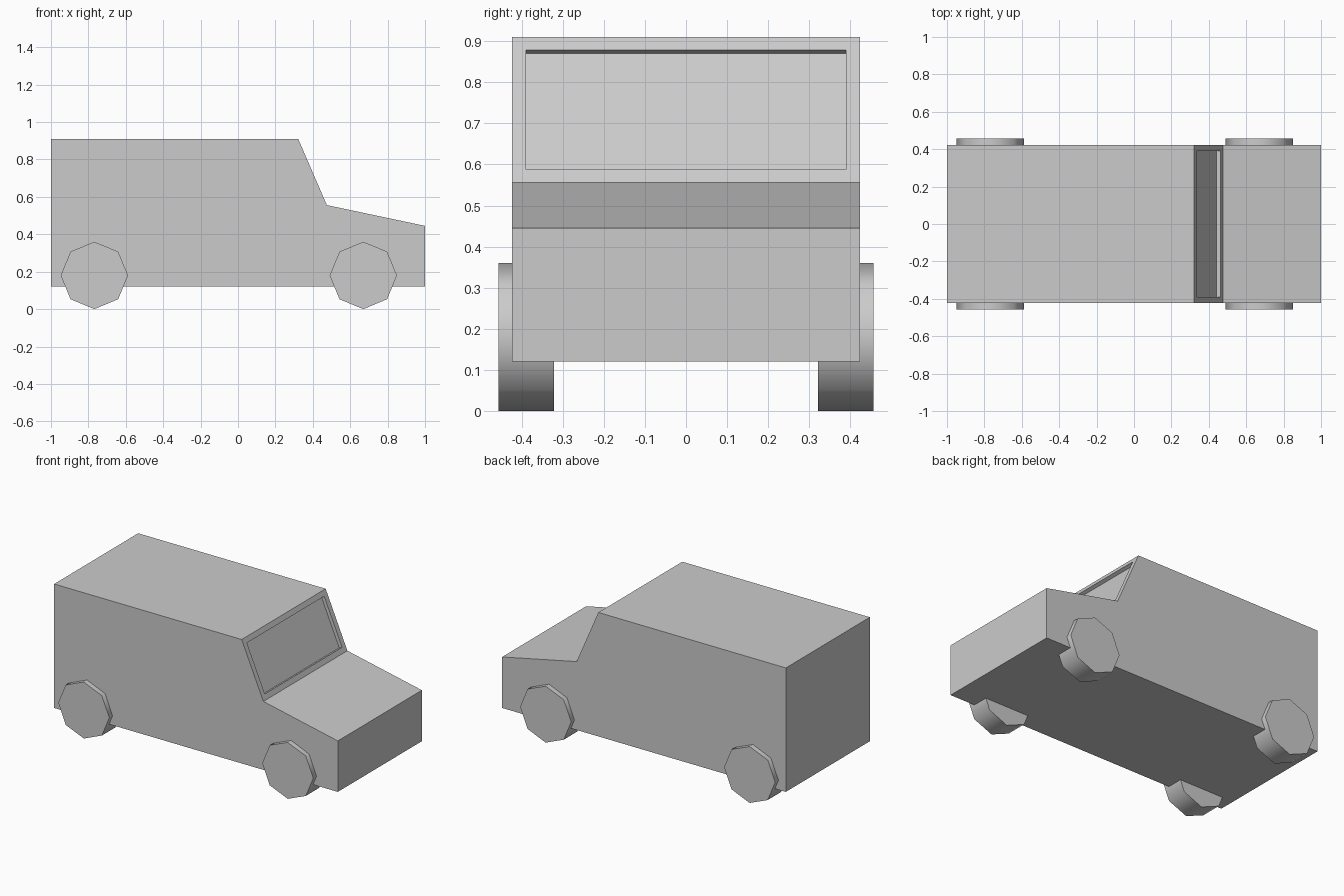
import bpy, bmesh, math
from mathutils import Vector

if "Cube" in bpy.data.objects:
    bpy.data.objects.remove(bpy.data.objects["Cube"])


def finish(name, bm):
    bmesh.ops.recalc_face_normals(bm, faces=bm.faces)
    mesh = bpy.data.meshes.new(name)
    bm.to_mesh(mesh)
    bm.free()
    obj = bpy.data.objects.new(name, mesh)
    bpy.context.collection.objects.link(obj)
    return obj


# Body: side profile extruded across the width
HALF_WIDTH = 0.423
profile = [(-1, 0.12), (1, 0.12), (1, 0.445), (0.475, 0.556), (0.322, 0.91), (-1, 0.91)]
bm = bmesh.new()
side = bm.faces.new([bm.verts.new((x, -HALF_WIDTH, z)) for x, z in profile])
ext = bmesh.ops.extrude_face_region(bm, geom=[side], use_keep_orig=True)
bmesh.ops.translate(bm, vec=(0, 2 * HALF_WIDTH, 0),
                    verts=[g for g in ext["geom"] if isinstance(g, bmesh.types.BMVert)])
bmesh.ops.recalc_face_normals(bm, faces=bm.faces)

# Windscreen: inset the sloped face, then sink it along its normal
bm.normal_update()
screen = max(bm.faces, key=lambda f: f.normal.dot(Vector((0.917, 0, 0.4))))
bmesh.ops.inset_region(bm, faces=[screen], thickness=0.034, use_even_offset=True)
ext = bmesh.ops.extrude_discrete_faces(bm, faces=[screen])
pane = ext["faces"][0]
bm.normal_update()
bmesh.ops.translate(bm, vec=pane.normal * -0.022, verts=pane.verts)
finish("body", bm)

# Wheels: eight-sided cylinders with smooth treads and flat caps
RADIUS, Y_IN, Y_OUT = 0.18, 0.321, 0.456
for end, x in (("rear", -0.768), ("front", 0.67)):
    for label, sign in (("right", -1), ("left", 1)):
        bpy.ops.mesh.primitive_cylinder_add(
            vertices=8, radius=RADIUS, depth=Y_OUT - Y_IN,
            location=(x, sign * (Y_IN + Y_OUT) / 2, RADIUS),
            rotation=(math.pi / 2, 0, 0))
        wheel = bpy.context.object
        wheel.name = f"{end}_{label}_wheel"
        bpy.ops.object.shade_smooth_by_angle(angle=math.radians(60))
